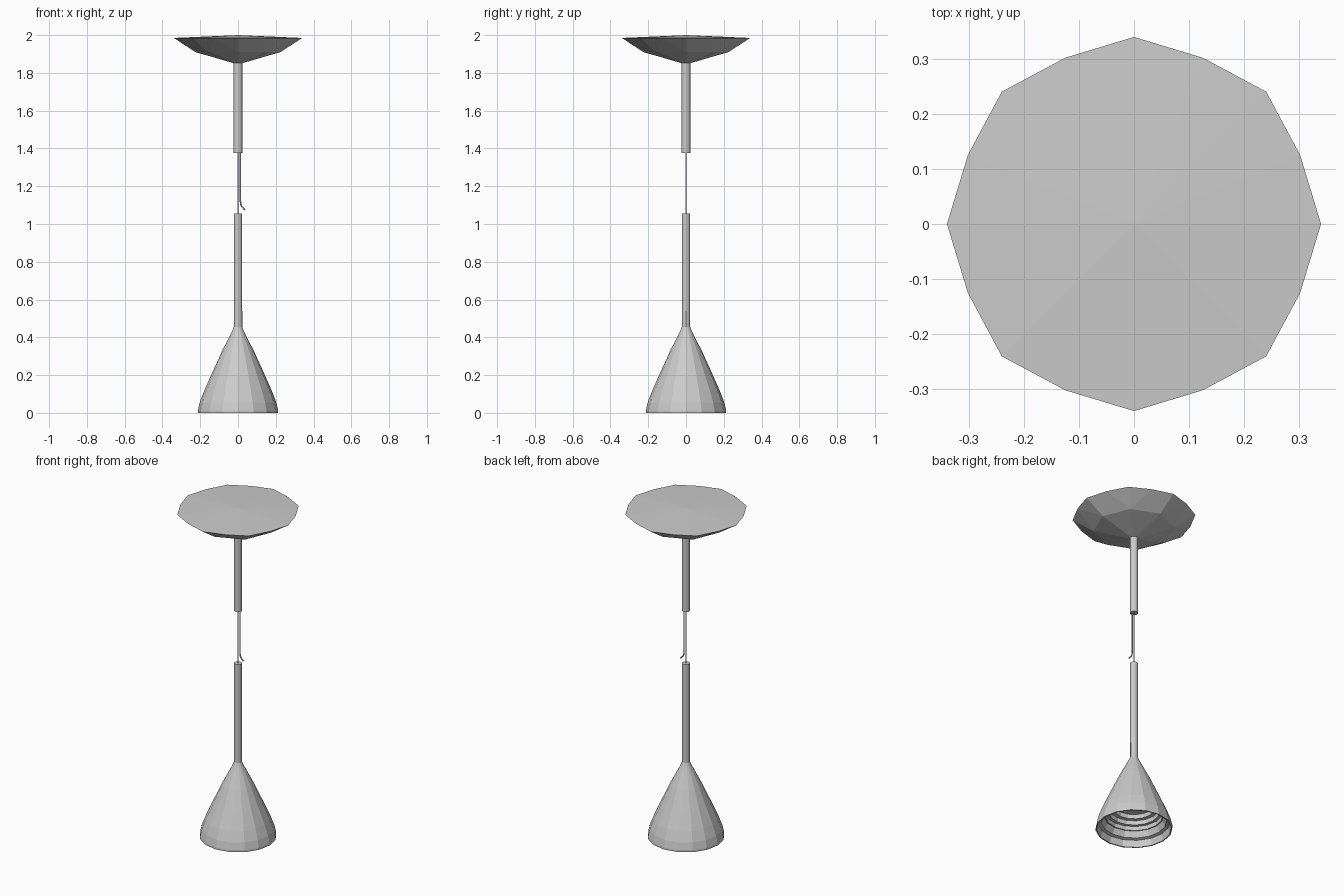
import bpy, bmesh
from math import cos, sin, pi

if "Cube" in bpy.data.objects:
    bpy.data.objects.remove(bpy.data.objects["Cube"])


def mesh_object(name, bm):
    bmesh.ops.remove_doubles(bm, verts=bm.verts, dist=1e-5)
    bmesh.ops.recalc_face_normals(bm, faces=bm.faces)
    me = bpy.data.meshes.new(name)
    bm.to_mesh(me)
    bm.free()
    ob = bpy.data.objects.new(name, me)
    bpy.context.collection.objects.link(ob)
    return ob


def ring(bm, n, z, radius, alt=None):
    alt = alt or radius
    return [bm.verts.new(((alt if i % 2 else radius) * cos(2 * pi * i / n),
                          (alt if i % 2 else radius) * sin(2 * pi * i / n), z)) for i in range(n)]


def bridge(bm, a, b):
    n = len(a)
    for i in range(n):
        bm.faces.new((a[i], a[(i + 1) % n], b[(i + 1) % n], b[i]))


def lathe(name, profile, n=16, caps=True):
    bm = bmesh.new()
    rings = [ring(bm, n, z, r) for r, z in profile]
    for a, b in zip(rings, rings[1:]):
        bridge(bm, a, b)
    if caps:
        bm.faces.new(rings[0])
        bm.faces.new(rings[-1])
    return mesh_object(name, bm)


def wire(name, points, radius):
    cu = bpy.data.curves.new(name, 'CURVE')
    cu.dimensions = '3D'
    cu.bevel_depth = radius
    cu.bevel_resolution = 1
    cu.use_fill_caps = True
    sp = cu.splines.new('POLY')
    sp.points.add(len(points) - 1)
    for p, co in zip(sp.points, points):
        p.co = (*co, 1)
    ob = bpy.data.objects.new(name, cu)
    bpy.context.collection.objects.link(ob)


# Faceted ceiling dish: shallow top cone, 16-sided rim, 8-sided lower ring
bm = bmesh.new()
rim = ring(bm, 16, 1.985, 0.34, 0.327)
mid = ring(bm, 8, 1.91, 0.225)
top = bm.verts.new((0, 0, 2.0))
low = bm.verts.new((0, 0, 1.845))
for i in range(16):
    bm.faces.new((top, rim[i], rim[(i + 1) % 16]))
for i in range(8):
    j = (i + 1) % 8
    a, b, c = rim[2 * i], rim[2 * i + 1], rim[(2 * i + 2) % 16]
    bm.faces.new((mid[i], b, a))
    bm.faces.new((mid[i], mid[j], b))
    bm.faces.new((mid[j], c, b))
    bm.faces.new((low, mid[j], mid[i]))
mesh_object("ceiling_dish", bm)

# Upper and lower tubes
lathe("upper_tube", [(0.023, 1.375), (0.023, 1.855)])
lathe("lower_tube", [(0.022, 0.44), (0.022, 1.055)])

# Conical shade: outer skin, lip and stepped inner reflector
shade = [(0.022, 0.455), (0.030, 0.435), (0.088, 0.32), (0.140, 0.205),
         (0.180, 0.115), (0.203, 0.055), (0.213, 0.012), (0.213, 0.0),
         (0.206, 0.0), (0.198, 0.04), (0.180, 0.045), (0.165, 0.08),
         (0.158, 0.08), (0.158, 0.105), (0.140, 0.105), (0.138, 0.13),
         (0.115, 0.13), (0.112, 0.155), (0.085, 0.155)]
lathe("shade", shade)

# Suspension cable, loose power cord and the cord end beside the stem
wire("suspension_cable", [(0, 0, 1.04), (0, 0, 1.39)], 0.0035)
wire("power_cord", [(0.013, 0, 1.39), (0.013, 0, 1.12), (0.015, 0, 1.104),
                    (0.020, 0, 1.092), (0.036, 0, 1.075)], 0.004)
wire("cord_end", [(0.019, 0, 0.44), (0.019, 0, 0.54)], 0.004)
